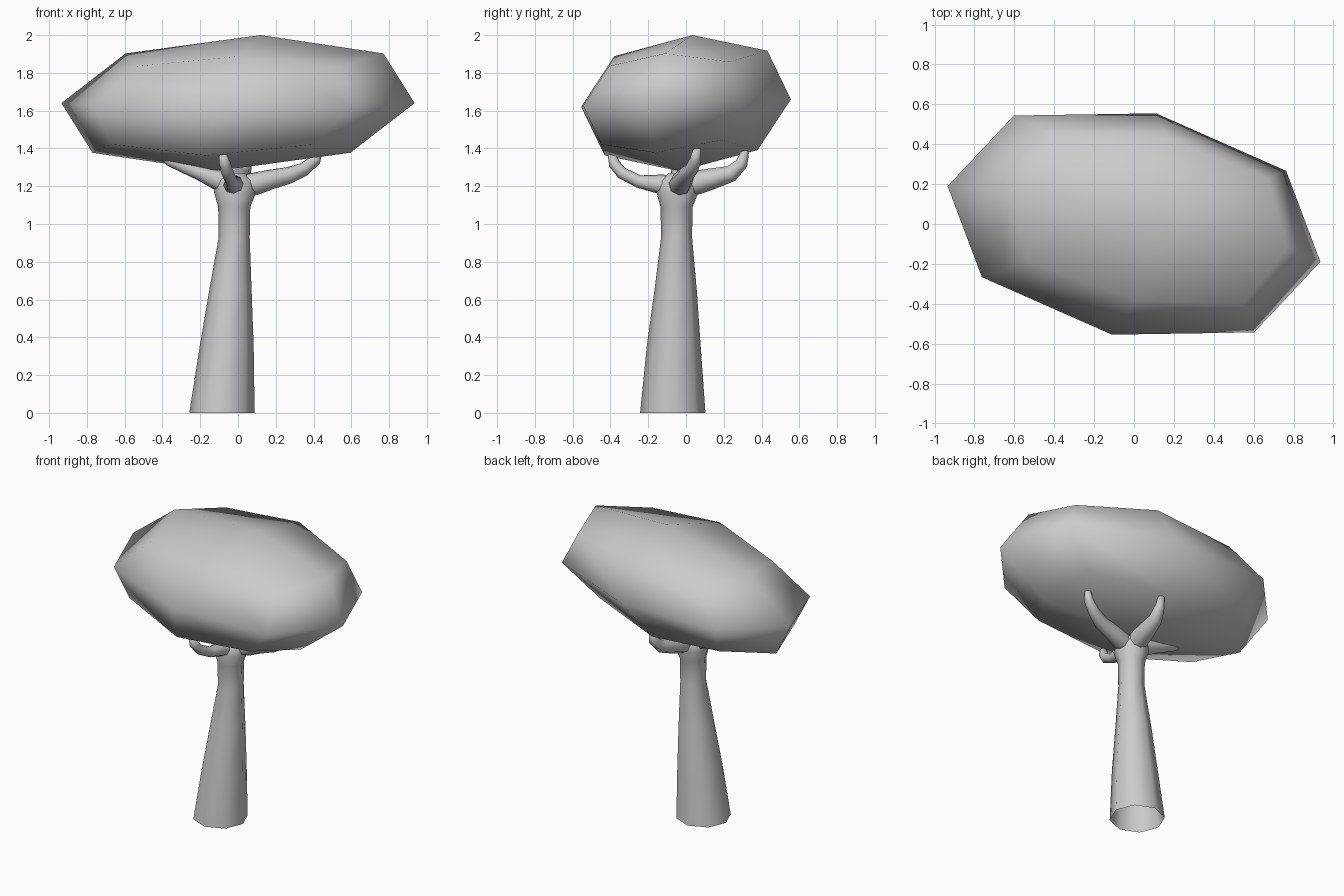
import bpy, bmesh, math
from mathutils import Vector, Matrix

cube = bpy.data.objects.get("Cube")
if cube:
    bpy.data.objects.remove(cube)

grey = bpy.data.materials.new("plain grey")
grey.use_nodes = True
grey.diffuse_color = (0.6, 0.6, 0.6, 1)
grey.node_tree.nodes["Principled BSDF"].inputs["Base Color"].default_value = (0.6, 0.6, 0.6, 1)


def finish(name, bm):
    """Turn a bmesh into a smooth shaded grey object."""
    bmesh.ops.recalc_face_normals(bm, faces=bm.faces)
    for f in bm.faces:
        f.smooth = True
    mesh = bpy.data.meshes.new(name)
    bm.to_mesh(mesh)
    bm.free()
    mesh.materials.append(grey)
    obj = bpy.data.objects.new(name, mesh)
    bpy.context.collection.objects.link(obj)
    return obj


def tube(name, path, level=False, sides=8):
    """Sweep rings along (x, y, z, radius) points; the far end is capped."""
    bm = bmesh.new()
    pts = [Vector(p[:3]) for p in path]
    rings = []
    for i, p in enumerate(pts):
        along = pts[min(i + 1, len(pts) - 1)] - pts[max(i - 1, 0)]
        turn = Matrix() if level else Vector((0, 0, 1)).rotation_difference(along).to_matrix().to_4x4()
        ring = []
        for k in range(sides):
            a = math.tau * k / sides
            ring.append(bm.verts.new(p + turn @ (Vector((math.cos(a), math.sin(a), 0)) * path[i][3])))
        rings.append(ring)
    for low, high in zip(rings, rings[1:]):
        for k in range(sides):
            n = (k + 1) % sides
            bm.faces.new((low[k], low[n], high[n], high[k]))
    bm.faces.new(rings[-1])
    return finish(name, bm)


# Canopy: once-divided cube rounded into a ball, then stretched and leaned over
bm = bmesh.new()
bmesh.ops.create_cube(bm, size=2)
bmesh.ops.subdivide_edges(bm, edges=bm.edges[:], cuts=1, use_grid_fill=True)
rounding = {1: 1.0, 2: 0.73, 3: 0.575}
for v in bm.verts:
    v.co *= rounding[sum(abs(c) > 0.5 for c in v.co)]
lean = Matrix(((0.935, 0.11, 0.12, 0),
               (-0.19, 0.555, 0.035, 0),
               (0.0, 0.02, 0.36, 1.64),
               (0, 0, 0, 1)))
bm.transform(lean)
finish("canopy", bm)

# Trunk: open at the foot, swelling at the fork
tube("trunk", [(-0.085, -0.07, 0, 0.173), (-0.06, -0.065, 0.35, 0.143),
               (-0.04, -0.055, 0.65, 0.112), (-0.02, -0.05, 0.93, 0.082),
               (-0.02, -0.05, 1.09, 0.085), (-0.015, -0.045, 1.17, 0.112),
               (-0.015, -0.04, 1.23, 0.1), (-0.015, -0.04, 1.27, 0.05)], level=True)

# Branches curling up into the canopy
tube("left_branch", [(0, -0.04, 1.2, 0.055), (0.09, -0.03, 1.212, 0.06),
                     (0.17, -0.015, 1.235, 0.053), (0.27, 0, 1.258, 0.045),
                     (0.35, 0.03, 1.29, 0.037), (0.41, 0.05, 1.34, 0.03),
                     (0.43, 0.06, 1.4, 0.02)])
tube("right_branch", [(-0.03, -0.04, 1.19, 0.05), (-0.11, -0.04, 1.235, 0.054),
                      (-0.2, -0.04, 1.27, 0.04), (-0.36, -0.04, 1.335, 0.03),
                      (-0.42, -0.04, 1.39, 0.025)])
tube("back_branch", [(-0.01, -0.03, 1.2, 0.055), (0, 0.06, 1.22, 0.064),
                     (0.01, 0.14, 1.24, 0.056), (0.025, 0.24, 1.267, 0.044),
                     (0.04, 0.295, 1.32, 0.033), (0.04, 0.315, 1.39, 0.02)])
tube("front_branch", [(-0.015, -0.06, 1.19, 0.05), (-0.025, -0.13, 1.21, 0.053),
                      (-0.035, -0.25, 1.225, 0.034), (-0.055, -0.34, 1.27, 0.032),
                      (-0.07, -0.38, 1.32, 0.03), (-0.08, -0.395, 1.37, 0.02)])
